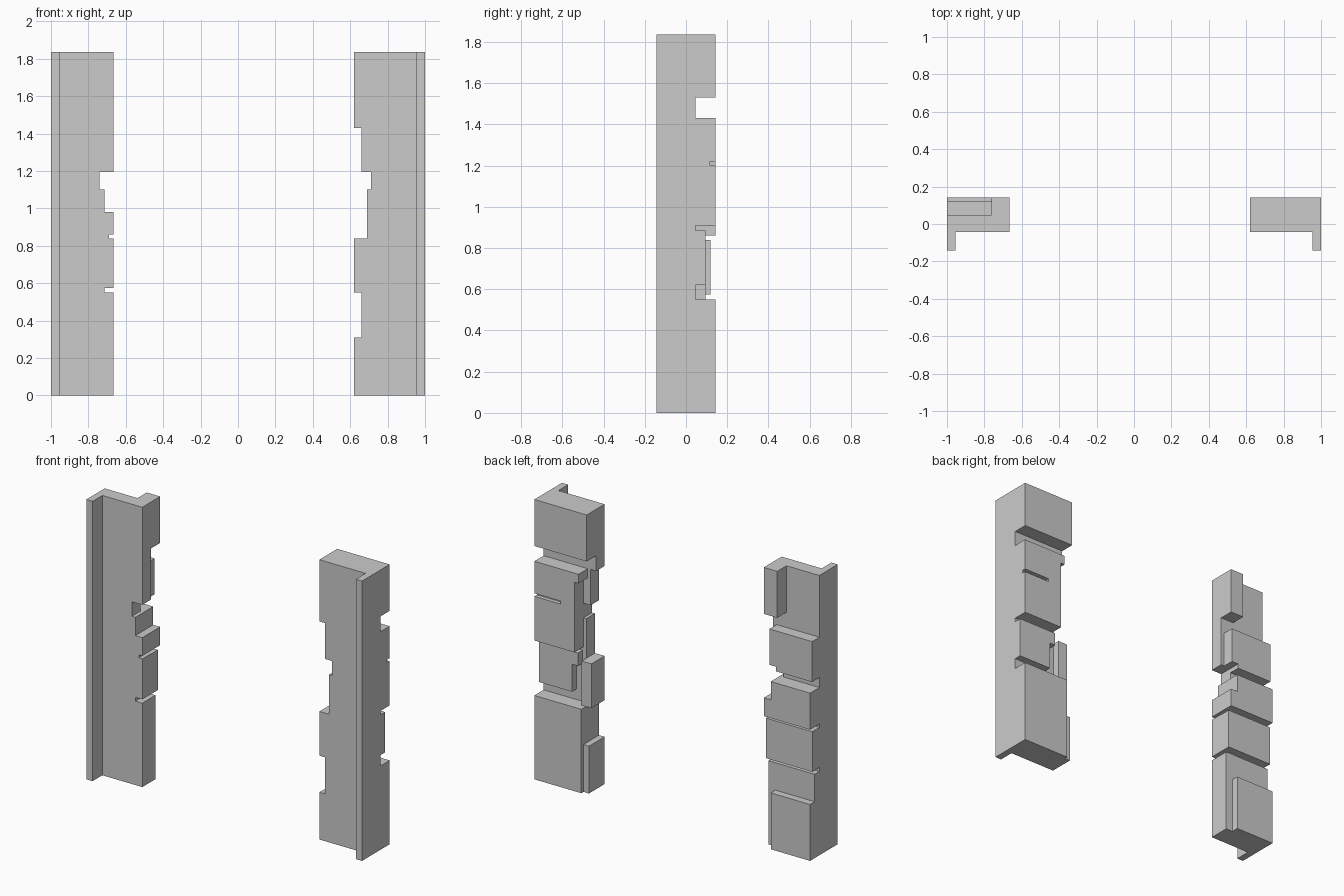
import bpy, bmesh

if "Cube" in bpy.data.objects:
    bpy.data.objects.remove(bpy.data.objects["Cube"])

H = 1.835                    # post height
FRONT, LIP, BACK = -0.143, -0.042, 0.143
CORE = 0.047                 # back of the thin core slab


def solid(name, boxes):
    """Merge axis-aligned boxes into one clean outer shell."""
    ax = [sorted({round(v, 4) for b in boxes for v in b[2 * i:2 * i + 2]}) for i in range(3)]
    n = [len(a) - 1 for a in ax]
    filled = set()
    for i in range(n[0]):
        for j in range(n[1]):
            for k in range(n[2]):
                c = [(ax[d][q] + ax[d][q + 1]) / 2 for d, q in enumerate((i, j, k))]
                if any(all(b[2 * d] < c[d] < b[2 * d + 1] for d in range(3)) for b in boxes):
                    filled.add((i, j, k))
    bm = bmesh.new()
    verts = {}

    def vert(key):
        if key not in verts:
            verts[key] = bm.verts.new([ax[d][key[d]] for d in range(3)])
        return verts[key]

    for cell in filled:
        for d in range(3):
            for side in (0, 1):
                near = list(cell)
                near[d] += 2 * side - 1
                if tuple(near) in filled:
                    continue
                u, w = (d + 1) % 3, (d + 2) % 3
                loop = []
                for du, dw in ((0, 0), (1, 0), (1, 1), (0, 1)):
                    key = list(cell)
                    key[d] += side
                    key[u] += du
                    key[w] += dw
                    loop.append(vert(tuple(key)))
                bm.faces.new(loop if side else loop[::-1])
    bmesh.ops.dissolve_limit(bm, angle_limit=0.01, verts=bm.verts[:], edges=bm.edges[:])
    mesh = bpy.data.meshes.new(name)
    bm.to_mesh(mesh)
    bm.free()
    ob = bpy.data.objects.new(name, mesh)
    bpy.context.collection.objects.link(ob)
    return ob


def post(name, sign, profile, blocks):
    """Core slab with stepped inner edge, outer front lip, and back blocks.
    All x values are distances from the centre; sign picks the side."""
    parts = [(0.955, 1, FRONT, CORE, 0, H)]
    z0 = 0
    for z1, x in profile:
        parts.append((x, 1, LIP, CORE, z0, z1))
        z0 = z1
    # each back block: inner x, outer x, back y, bottom z, top z
    parts += [(xi, xo, LIP + 0.05, y, a, b) for xi, xo, y, a, b in blocks]
    if sign < 0:
        parts = [(-p[1], -p[0]) + p[2:] for p in parts]
    return solid(name, parts)


# Left post
post("left_post", -1,
     [(0.55, 0.665), (0.575, 0.715), (0.84, 0.665), (0.86, 0.69),
      (0.98, 0.665), (1.10, 0.715), (1.195, 0.74), (H, 0.665)],
     [(0.665, 1, 0.096, 0, 0.55),          # lower panel
      (0.715, 1, BACK, 0, 0.37),           # foot block
      (0.715, 0.76, 0.07, 0.55, 0.575),    # small spacer
      (0.665, 1, 0.12, 0.575, 0.838),      # middle block
      (0.665, 1, BACK, 0.86, 0.98),        # stepped block
      (0.715, 1, BACK, 0.98, 1.10),
      (0.69, 1, 0.122, 1.195, 1.43),       # upper block
      (0.74, 1, 0.122, 1.165, 1.195),
      (0.665, 0.762, BACK, 1.53, H)])      # top corner column

# Right post
post("right_post", 1,
     [(0.31, 0.62), (0.55, 0.66), (0.84, 0.62), (1.10, 0.69),
      (1.195, 0.71), (1.43, 0.66), (H, 0.62)],
     [(0.66, 1, BACK, 0, 0.55),            # foot block
      (0.62, 0.66, 0.12, 0, 0.31),         # inner foot strip
      (0.62, 0.69, 0.095, 0.55, 0.84),     # inner middle strip
      (0.76, 1, 0.095, 0.62, 0.80),        # middle block
      (0.717, 1, 0.095, 0.80, 0.885),
      (0.71, 1, BACK, 0.91, 1.20),         # upper block with slit
      (0.71, 0.81, BACK, 1.20, 1.22),
      (0.81, 1, 0.117, 1.20, 1.22),
      (0.71, 1, BACK, 1.22, 1.37),
      (0.68, 1, BACK, 1.37, 1.43),
      (0.62, 1, BACK, 1.53, H)])           # top block
